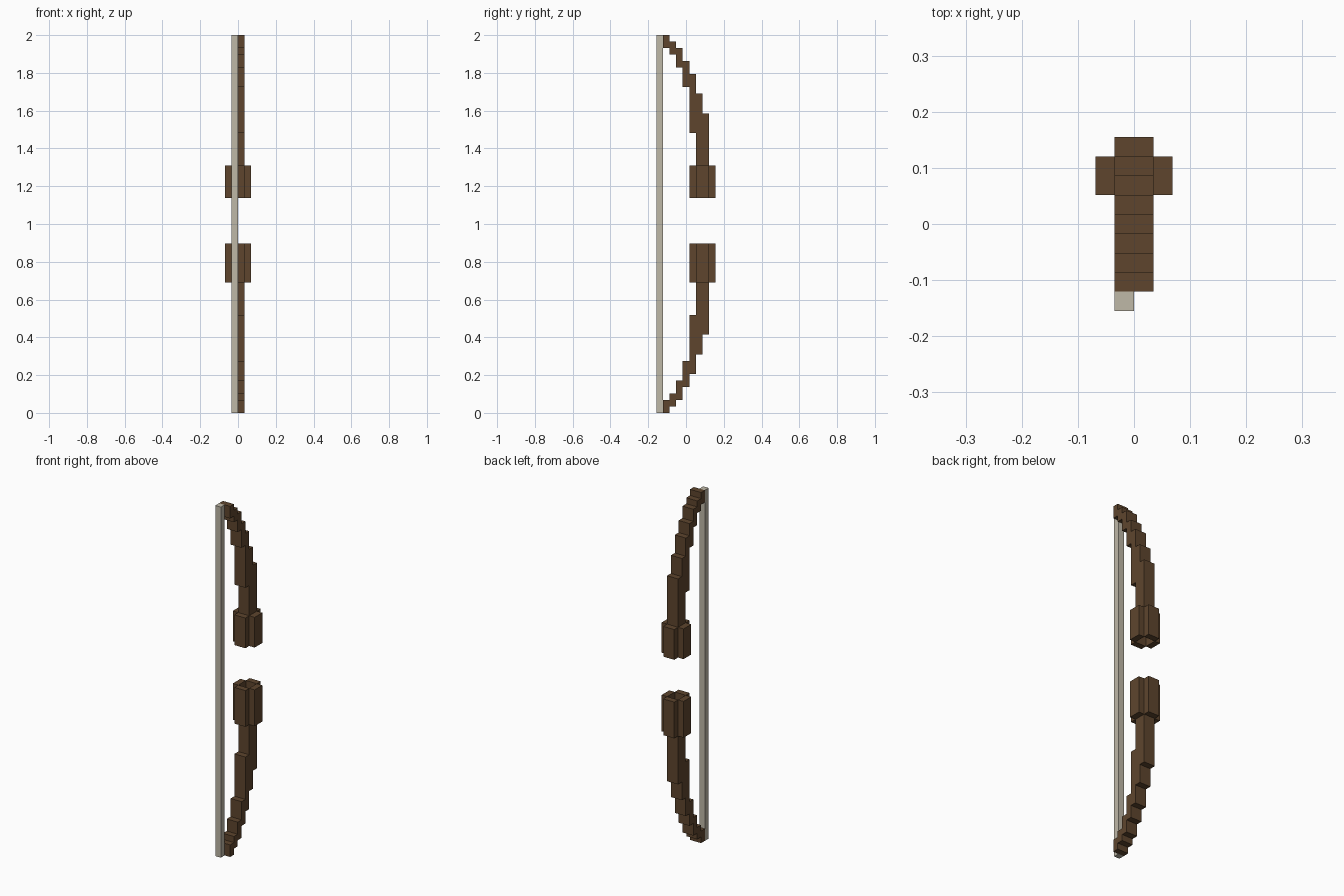
import bpy
import bmesh
from mathutils import Vector

U = 2 / 58      # one block of the blocky bow
MID = 29        # mirror height of the two limbs, in blocks

cube = bpy.data.objects.get("Cube")
if cube:
    bpy.data.objects.remove(cube, do_unlink=True)


def material(name, colour):
    mat = bpy.data.materials.new(name)
    mat.use_nodes = True
    mat.diffuse_color = (*colour, 1)
    mat.node_tree.nodes["Principled BSDF"].inputs["Base Color"].default_value = (*colour, 1)
    return mat


wood = material("dark_wood", (0.112, 0.060, 0.027))
cord = material("pale_cord", (0.520, 0.480, 0.390))


def finish(bm, name, mat):
    bmesh.ops.recalc_face_normals(bm, faces=bm.faces)
    bmesh.ops.scale(bm, vec=(U, U, U), verts=bm.verts)
    mesh = bpy.data.meshes.new(name)
    bm.to_mesh(mesh)
    bm.free()
    mesh.materials.append(mat)
    obj = bpy.data.objects.new(name, mesh)
    bpy.context.collection.objects.link(obj)
    return obj


def add_box(bm, low, high):
    low, high = Vector(low), Vector(high)
    verts = bmesh.ops.create_cube(bm, size=1)["verts"]
    bmesh.ops.scale(bm, vec=high - low, verts=verts)
    bmesh.ops.translate(bm, vec=(low + high) / 2, verts=verts)


# Stepped limb: (bottom, top) of each column from the tip back to the grip
STEPS = [(56, 58), (55, 57), (53, 56), (50, 54), (43, 52), (38, 49), (38, 46)]


def make_limb(name, flip):
    lower, upper = [], []
    for i, (bottom, top) in enumerate(STEPS):
        y = i - 3.5
        lower += [(y, bottom), (y + 1, bottom)]
        upper += [(y, top), (y + 1, top)]
    outline = list(dict.fromkeys(lower + upper[::-1]))
    bm = bmesh.new()
    verts = [bm.verts.new((-1, y, 2 * MID - z if flip else z)) for y, z in outline]
    face = bm.faces.new(verts)
    side = bmesh.ops.extrude_face_region(bm, geom=[face])["geom"]
    bmesh.ops.translate(bm, vec=(2, 0, 0),
                        verts=[v for v in side if isinstance(v, bmesh.types.BMVert)])
    finish(bm, name, wood)


# Hollow grip collar made of four plates around the limb's end
def make_grip(name, z0, z1):
    bm = bmesh.new()
    for y in (0.5, 3.5):
        add_box(bm, (-1, y, z0), (1, y + 1, z1))
    for x in (-2, 1):
        add_box(bm, (x, 1.5, z0), (x + 1, 3.5, z1))
    finish(bm, name, wood)


make_limb("upper_limb", False)
make_limb("lower_limb", True)
make_grip("upper_grip", 33, 38)
make_grip("lower_grip", 20, 26)

# Bowstring
bm = bmesh.new()
add_box(bm, (-1, -4.5, 0), (0, -3.5, 58))
finish(bm, "bowstring", cord)
